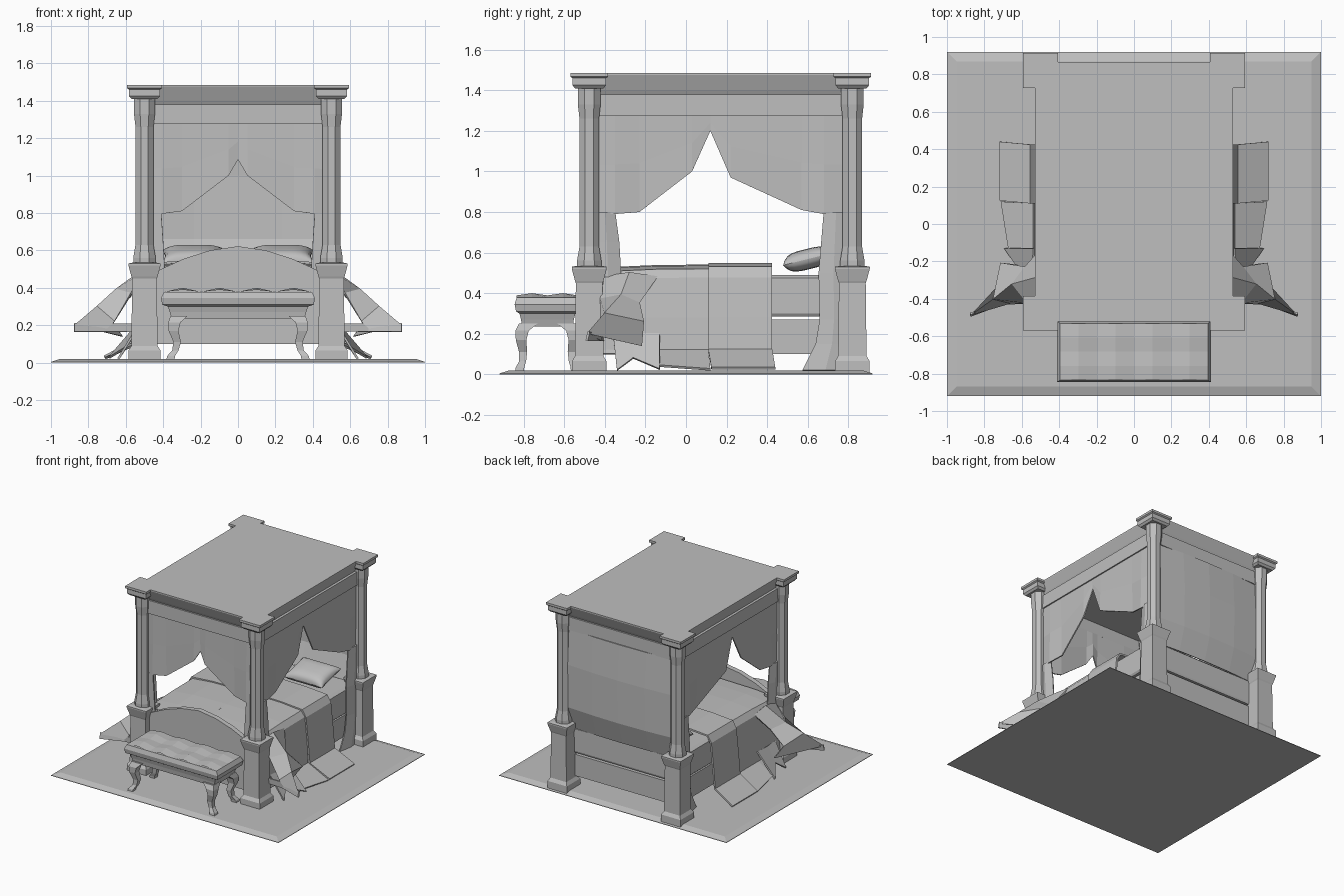
import bpy, math

mat = bpy.data.materials.new("pale grey")
mat.diffuse_color = (0.52, 0.52, 0.52, 1)


def make(name, verts, faces, mirror=False, thick=0, smooth=False):
    me = bpy.data.meshes.new(name)
    me.from_pydata(verts, [], faces)
    me.materials.append(mat)
    ob = bpy.data.objects.new(name, me)
    bpy.context.collection.objects.link(ob)
    if mirror:
        m = ob.modifiers.new("mirror", 'MIRROR')
        m.use_mirror_merge = False
    if thick:
        s = ob.modifiers.new("thickness", 'SOLIDIFY')
        s.thickness = thick
        s.offset = 0
    if smooth:
        me.polygons.foreach_set("use_smooth", [True] * len(me.polygons))
    return ob


def loft(name, sections, n=4, mirror=False):
    """Stack n-sided rings (cx, cy, half_x, half_y, z) into a closed solid."""
    verts, faces = [], []
    k = 1 / math.cos(math.pi / n)
    for cx, cy, hx, hy, z in sections:
        for i in range(n):
            a = (i + 0.5) * 2 * math.pi / n
            verts.append((cx + hx * k * math.cos(a), cy + hy * k * math.sin(a), z))
    for r in range(len(sections) - 1):
        for i in range(n):
            j = (i + 1) % n
            faces.append((r * n + i, r * n + j, r * n + n + j, r * n + n + i))
    faces.append(tuple(reversed(range(n))))
    faces.append(tuple(range(len(verts) - n, len(verts))))
    return make(name, verts, faces, mirror)


def sheet(name, rows, mirror=False, thick=0.01, smooth=False):
    """Skin a grid of points."""
    w = len(rows[0])
    verts = [p for row in rows for p in row]
    faces = [(r * w + c, r * w + c + 1, (r + 1) * w + c + 1, (r + 1) * w + c)
             for r in range(len(rows) - 1) for c in range(w - 1)]
    return make(name, verts, faces, mirror, thick, smooth)


CY = 0.172                      # centre of the bed along y
PX, PY = 0.5, (-0.477, 0.82)    # post positions

# Rug with sloping edge
loft("rug", [(0, 0, 1, 0.92, 0), (0, 0, 1, 0.92, 0.004), (0, 0, 0.95, 0.87, 0.02)])

# Four posts: square pedestal, eight-sided shaft, square capital
pedestal = [(0.085, 0), (0.085, 0.065), (0.07, 0.09), (0.066, 0.45),
            (0.07, 0.46), (0.086, 0.52), (0.086, 0.53), (0.06, 0.535)]
shaft = [(0.06, 0.53), (0.06, 0.56), (0.048, 0.63), (0.048, 1.26),
         (0.056, 1.33), (0.056, 1.41)]
capital = [(0.07, 1.41), (0.083, 1.425), (0.083, 1.46), (0.093, 1.467), (0.093, 1.485)]
for y, side in zip(PY, ("front", "back")):
    for part, prof, n in (("pedestal", pedestal, 4), ("shaft", shaft, 8), ("capital", capital, 4)):
        loft(f"{side}_post_{part}", [(PX, y, h, h, z) for h, z in prof], n, mirror=True)

# Canopy cornice and roof
loft("canopy", [(0, CY, 0.485, 0.645, 1.37), (0, CY, 0.5, 0.66, 1.40),
                (0, CY, 0.53, 0.693, 1.475), (0, CY, 0.53, 0.693, 1.485)])


def curtain(name, cols, place, mirror=False):
    """Swagged curtain: columns of (u, bottom z) with slight folds."""
    rows = []
    for t in (0, 0.5, 1):
        rows.append([place(u, 1.28 + (b - 1.28) * t, (0.008 if i % 2 else -0.008) * t)
                     for i, (u, b) in enumerate(cols)])
    sheet(name, rows, mirror)


def on_side(u, z, d):
    return (0.495 + d, u, z)


def on_front(u, z, d):
    return (u, -0.475 - d, z)


# Side and front curtains with pointed openings
curtain("side_curtain", [(-0.45, 0.79), (-0.35, 0.79), (-0.23, 0.80), (0.03, 1.0), (0.12, 1.2),
                         (0.22, 0.97), (0.57, 0.81), (0.68, 0.79), (0.79, 0.79)], on_side, True)
curtain("front_curtain", [(-0.47, 0.79), (-0.41, 0.795), (-0.3, 0.81), (-0.05, 1.0), (0, 1.085),
                          (0.05, 1.0), (0.3, 0.81), (0.41, 0.795), (0.47, 0.79)], on_front)

# Valances above the curtains
sheet("side_valance", [[(0.5, -0.45, z), (0.5, 0.8, z)] for z in (1.38, 1.275)], True, 0.02)
sheet("front_valance", [[(-0.47, -0.48, z), (0.47, -0.48, z)] for z in (1.38, 1.275)], False, 0.02)
sheet("back_valance", [[(-0.47, 0.825, z), (0.47, 0.825, z)] for z in (1.38, 1.275)], False, 0.02)

# Gathered drapes beside the posts
sheet("back_side_drape", [[(0.495, 0.80, z), (0.51, (0.8 + u) / 2, z), (0.49, u, z)]
      for z, u in ((0.8, 0.68), (0.5, 0.655), (0.27, 0.66), (0.15, 0.64), (0.02, 0.575))], True)
sheet("front_side_drape", [[(0.495, -0.45, z), (0.51, (u - 0.45) / 2, z), (0.49, u, z)]
      for z, u in ((0.8, -0.35), (0.65, -0.33), (0.48, -0.32))], True)
sheet("front_drape", [[(0.47, -0.475, z), (u, -0.48, z)]
      for z, u in ((0.8, 0.41), (0.65, 0.4), (0.48, 0.39))], True)

# Back curtain, slightly bowed and tucked in at the foot
sheet("back_curtain", [[(x, y + 0.02 * (1 - (x / 0.47) ** 2), z)
                        for x in (-0.47, -0.235, 0, 0.235, 0.47)]
                       for z, y in ((1.28, 0.82), (1.0, 0.835), (0.66, 0.83), (0.48, 0.775))])

# Bed base, mattress and arched footboard
loft("bed_base", [(0, 0.16, 0.47, 0.62, 0.1), (0, 0.16, 0.47, 0.62, 0.27)])
loft("mattress", [(0, 0.16, 0.475, 0.62, 0.285), (0, 0.16, 0.485, 0.625, 0.3),
                  (0, 0.16, 0.485, 0.625, 0.475), (0, 0.16, 0.46, 0.61, 0.49)])
arch = [(-0.45, 0.48), (-0.4, 0.505), (-0.29, 0.555), (-0.15, 0.60), (0, 0.622),
        (0.15, 0.60), (0.29, 0.555), (0.4, 0.505), (0.45, 0.48)]
sheet("footboard", [[(x, -0.475, 0.1) for x, z in arch],
                    [(x, -0.475, z) for x, z in arch]], False, 0.04)

# Blanket over the mattress, each half running from the middle to the floor
blanket = []
for y, lift, flare in ((-0.44, -0.01, 0), (-0.32, 0, 0), (-0.14, 0.008, 0.13), (0.11, 0.01, 0.17)):
    blanket.append([(0, y, 0.525 + lift), (0.3, y, 0.52 + lift), (0.475, y, 0.505 + lift),
                    (0.505, y, 0.465 + lift), (0.525, y, 0.28), (0.535, y, 0.12),
                    (0.54 + flare, y + 0.01, 0.10 - flare * 0.45)])
sheet("blanket", blanket, True, 0.012)
sheet("folded_blanket_end", [[(0, y, 0.542), (0.3, y, 0.538), (0.485, y, 0.525), (0.515, y, 0.475),
                              (0.535, y, 0.28), (0.55, y, 0.12), (0.715, y + 0.015, 0.03)]
                             for y in (0.11, 0.27, 0.425)], True, 0.014)

# Blanket corner spilling out between the post and the bed
sheet("blanket_corner", [
    [(0.50, -0.40, 0.48), (0.50, -0.28, 0.50), (0.50, -0.14, 0.48)],
    [(0.57, -0.42, 0.37), (0.65, -0.32, 0.39), (0.58, -0.23, 0.35)],
    [(0.66, -0.42, 0.22), (0.75, -0.40, 0.30), (0.71, -0.21, 0.26)],
    [(0.70, -0.42, 0.165), (0.87, -0.485, 0.20), (0.62, -0.22, 0.14)]], True, 0.012)
sheet("blanket_corner_hem", [
    [(0.53, -0.42, 0.21), (0.70, -0.42, 0.21), (0.875, -0.48, 0.21)],
    [(0.53, -0.41, 0.165), (0.70, -0.425, 0.165), (0.875, -0.49, 0.165)]], True, 0.012)
sheet("blanket_corner_floor", [
    [(0.53, -0.36, 0.2), (0.54, -0.25, 0.2), (0.535, -0.13, 0.2)],
    [(0.64, -0.34, 0.02), (0.60, -0.26, 0.08), (0.69, -0.13, 0.025)]], True, 0.012)

# Pillows: two puffed faces, tilted up at the back
tilt = math.radians(14)
for sgn, face in ((1, "top"), (-1, "bottom")):
    rows = []
    for j in range(11):
        v = -math.cos(math.pi * j / 10)
        row = []
        for i in range(15):
            u = -math.cos(math.pi * i / 14)
            t = sgn * 0.05 * math.sqrt(max(0, (1 - u ** 4) * (1 - v ** 4)))
            px, py = 0.168 * u * (1 - 0.08 * (1 - v * v)), 0.125 * v * (1 - 0.08 * (1 - u * u))
            row.append((0.235 + px, 0.6 + py * math.cos(tilt) - t * math.sin(tilt),
                        0.568 + py * math.sin(tilt) + t * math.cos(tilt)))
        rows.append(row if sgn > 0 else row[::-1])
    sheet(f"pillow_{face}", rows, True, 0, True)

# Bench: apron, rim and tufted cushion
BY = -0.683
loft("bench_seat", [(0, BY, hx, hy, z) for hx, hy, z in
     ((0.355, 0.125, 0.235), (0.365, 0.13, 0.27), (0.375, 0.138, 0.30), (0.405, 0.155, 0.31),
      (0.412, 0.162, 0.345), (0.395, 0.152, 0.378))])
sheet("bench_tufting", [[(-0.395 + 0.79 * i / 8, BY - 0.152 + 0.304 * j / 4,
                          0.378 + 0.022 * (i % 2) * (1 if j in (1, 3) else 0.5))
                         for i in range(9)] for j in range(5)], False, 0)

# Curved bench legs
leg = [(0.315, 0.095, 0.046, 0.25), (0.34, 0.125, 0.033, 0.215), (0.345, 0.13, 0.026, 0.17),
       (0.325, 0.12, 0.02, 0.11), (0.335, 0.122, 0.017, 0.065), (0.358, 0.135, 0.021, 0.035),
       (0.362, 0.138, 0.022, 0.01)]
for s, side in ((-1, "front"), (1, "back")):
    loft(f"bench_{side}_leg", [(x, BY + s * y, h, h, z) for x, y, h, z in reversed(leg)], 4, True)
